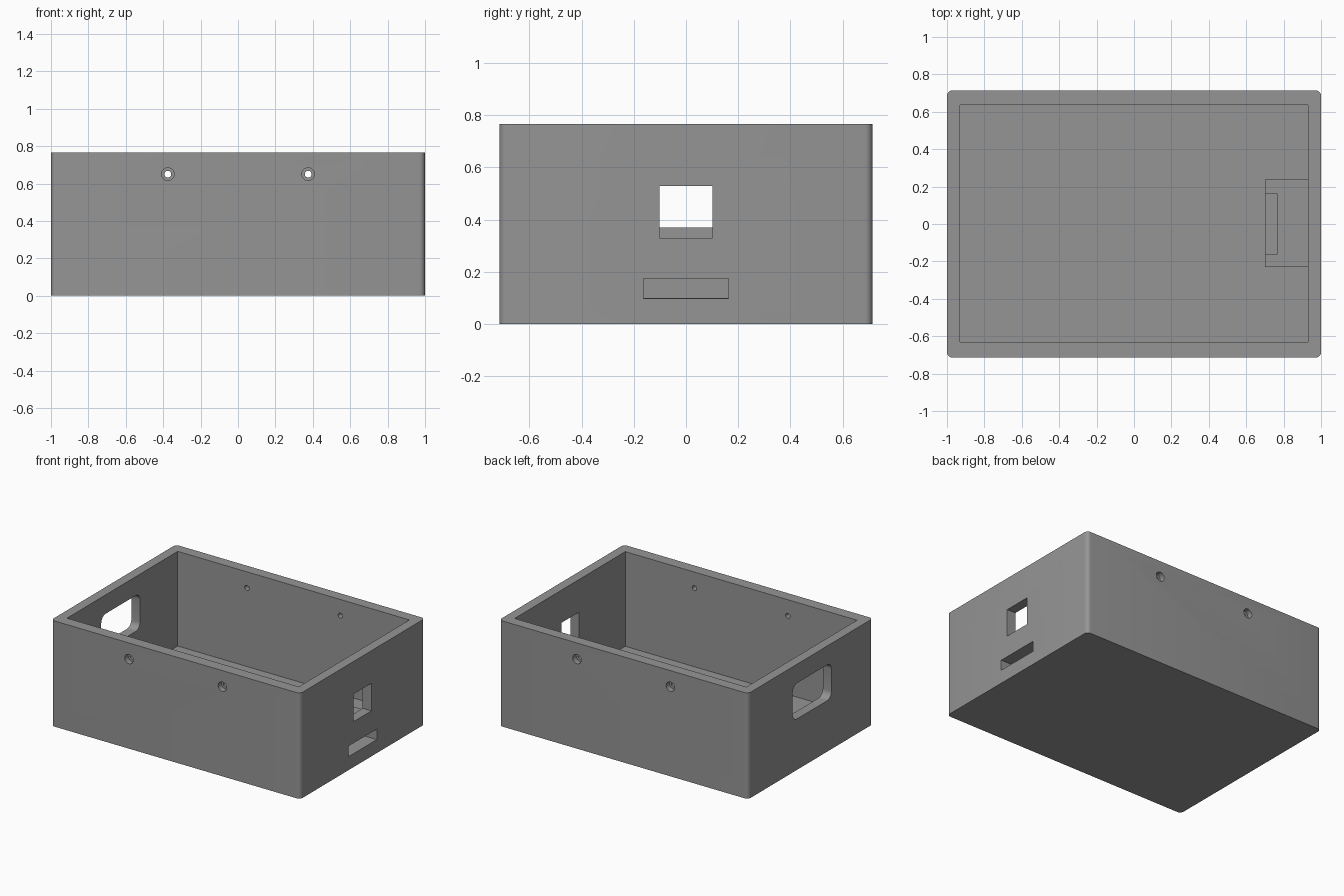
import bpy, bmesh, math
from mathutils import Vector

if "Cube" in bpy.data.objects:
    bpy.data.objects.remove(bpy.data.objects["Cube"])

grey = bpy.data.materials.new("grey plastic")
grey.diffuse_color = (0.3, 0.3, 0.3, 1)
grey.use_nodes = True
grey.node_tree.nodes["Principled BSDF"].inputs["Base Color"].default_value = grey.diffuse_color


def box(name, x, y, z, round_axis=None, radius=0.0, segments=6):
    """Box from ranges; edges along round_axis may be rounded."""
    bm = bmesh.new()
    bmesh.ops.create_cube(bm, size=1)
    for v in bm.verts:
        v.co = Vector([r[0] if c < 0 else r[1] for c, r in zip(v.co, (x, y, z))])
    if round_axis is not None:
        edges = [e for e in bm.edges
                 if abs((e.verts[0].co - e.verts[1].co).normalized()[round_axis]) > 0.9]
        bmesh.ops.bevel(bm, geom=edges, offset=radius, segments=segments,
                        profile=0.5, affect='EDGES')
    return finish(bm, name)


def cylinder_y(name, x, y0, y1, z, radius):
    """Cylinder lying along y."""
    bm = bmesh.new()
    bmesh.ops.create_cone(bm, cap_ends=True, segments=32, radius1=radius,
                          radius2=radius, depth=abs(y1 - y0))
    for v in bm.verts:
        a, b, c = v.co
        v.co = (x + a, (y0 + y1) / 2 - c, z + b)
    return finish(bm, name)


def finish(bm, name):
    bmesh.ops.recalc_face_normals(bm, faces=bm.faces)
    mesh = bpy.data.meshes.new(name)
    bm.to_mesh(mesh)
    bm.free()
    obj = bpy.data.objects.new(name, mesh)
    mesh.materials.append(grey)
    bpy.context.collection.objects.link(obj)
    return obj


def combine(target, tool, operation='DIFFERENCE'):
    """Apply one boolean and remove its tool."""
    mod = target.modifiers.new(operation, 'BOOLEAN')
    mod.object, mod.operation, mod.solver = tool, operation, 'EXACT'
    bpy.context.view_layer.objects.active = target
    bpy.ops.object.modifier_apply(modifier=mod.name)
    bpy.data.objects.remove(tool)


# Open-topped enclosure with rounded upright corners
case = box("enclosure", (-1, 1), (-0.715, 0.715), (0, 0.767), 2, 0.03)
combine(case, box("cavity", (-0.93, 0.93), (-0.632, 0.637), (0.08, 1)))

# Port housing on the floor, with two arms reaching past its roof
combine(case, box("port_housing", (0.70, 0.95), (-0.23, 0.238), (0.06, 0.245)), 'UNION')
combine(case, box("housing_notch", (0.6, 0.765), (-0.163, 0.163), (0.10, 0.4)))

# Port slot and square window in the right wall
combine(case, box("port_slot", (0.74, 1.1), (-0.163, 0.163), (0.098, 0.174)))
combine(case, box("square_window", (0.9, 1.1), (-0.102, 0.102), (0.33, 0.53)))

# Rounded window in the left wall
combine(case, box("rounded_window", (-1.1, -0.9), (-0.24, 0.205), (0.37, 0.63), 0, 0.05))

# Counterbored screw holes through the front and back walls
for side in (-1, 1):
    for x in (-0.375, 0.375):
        combine(case, cylinder_y("screw_hole", x, side * 0.58, side * 0.8, 0.65, 0.018))
        combine(case, cylinder_y("counterbore", x, side * 0.675, side * 0.8, 0.65, 0.034))

# Smooth rounded surfaces, sharp edges elsewhere
bpy.ops.object.select_all(action='DESELECT')
case.select_set(True)
bpy.context.view_layer.objects.active = case
bpy.ops.object.shade_smooth_by_angle(angle=math.radians(30))
